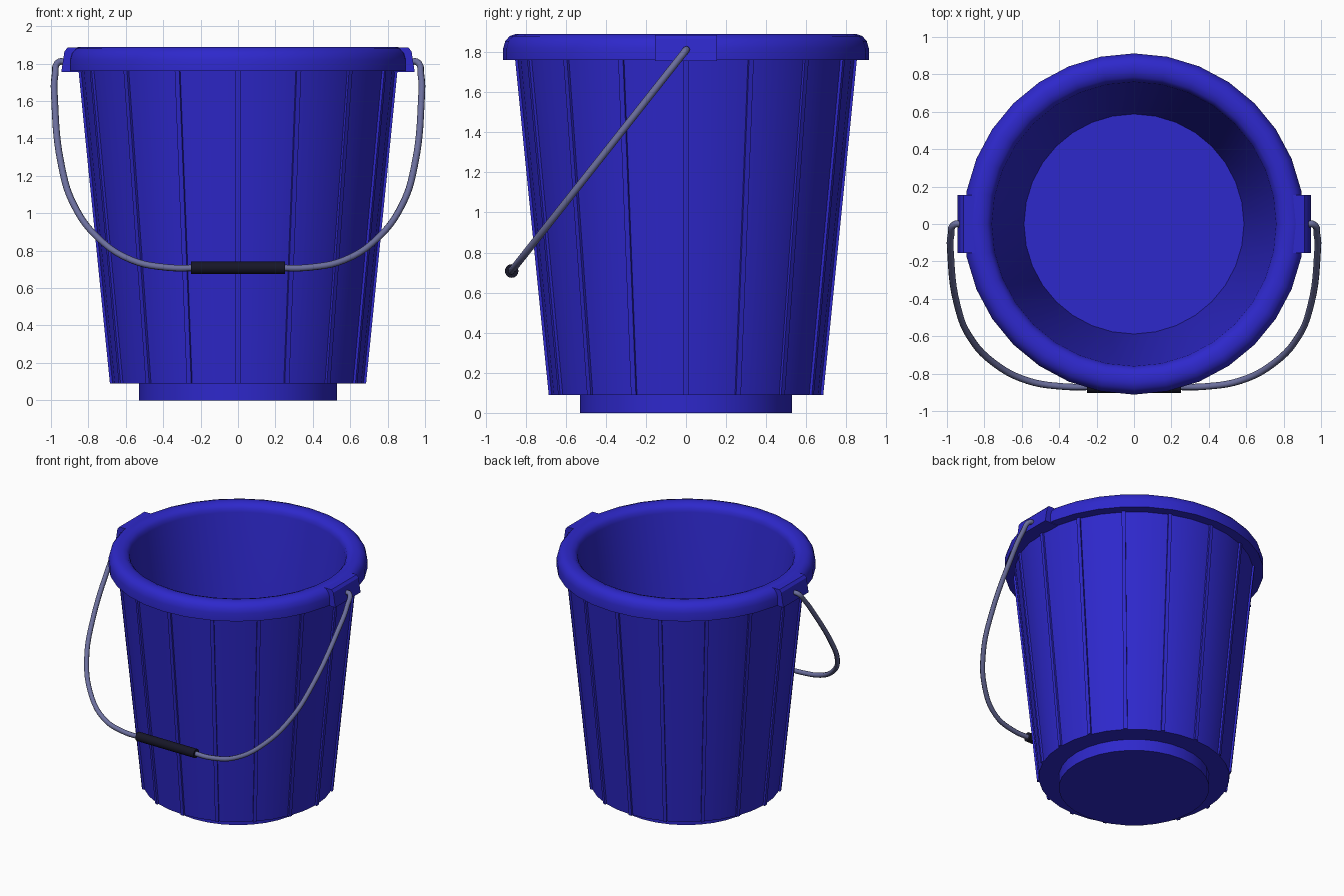
import bpy, bmesh, math
from mathutils import Matrix, Vector

if "Cube" in bpy.data.objects:
    bpy.data.objects.remove(bpy.data.objects["Cube"])


def material(name, rgb):
    m = bpy.data.materials.new(name)
    m.diffuse_color = (*rgb, 1)
    m.use_nodes = True
    m.node_tree.nodes["Principled BSDF"].inputs["Base Color"].default_value = m.diffuse_color
    return m


BLUE = material("blue_plastic", (0.027, 0.021, 0.6))
STEEL = material("steel_wire", (0.15, 0.16, 0.34))
BLACK = material("black_grip", (0.008, 0.008, 0.02))


def finish(name, bm, mat, smooth=None):
    bmesh.ops.recalc_face_normals(bm, faces=bm.faces[:])
    me = bpy.data.meshes.new(name)
    bm.to_mesh(me)
    bm.free()
    ob = bpy.data.objects.new(name, me)
    bpy.context.collection.objects.link(ob)
    me.materials.append(mat)
    if smooth:
        shade(ob, smooth)
    return ob


def shade(ob, angle):
    bpy.ops.object.select_all(action='DESELECT')
    ob.select_set(True)
    bpy.context.view_layer.objects.active = ob
    bpy.ops.object.shade_smooth_by_angle(angle=math.radians(angle))


def lathe(name, profile, sides, mat):
    bm = bmesh.new()
    rings = []
    for r, z in profile:
        if r == 0:
            rings.append([bm.verts.new((0, 0, z))] * sides)
        else:
            rings.append([bm.verts.new((r * math.cos(a), r * math.sin(a), z))
                          for a in (math.tau * i / sides for i in range(sides))])
    for lo, hi in zip(rings, rings[1:]):
        for i in range(sides):
            j = (i + 1) % sides
            bm.faces.new(dict.fromkeys((lo[i], lo[j], hi[j], hi[i])))
    return finish(name, bm, mat, 35)


def prism(bm, profile, half_width, matrix):
    # extrude an x-z profile along y
    a, b = ([bm.verts.new(matrix @ Vector((x, s * half_width, z))) for x, z in profile]
            for s in (-1, 1))
    bm.faces.new(a)
    bm.faces.new(b[::-1])
    for i in range(len(a)):
        j = (i + 1) % len(a)
        bm.faces.new((a[i], b[i], b[j], a[j]))


# hollow bucket: foot, tapered outer wall, rolled rim, inner wall, floor
lathe("bucket_shell", [
    (0, 0), (0.53, 0), (0.53, 0.09), (0.672, 0.09), (0.84, 1.76),
    (0.912, 1.76), (0.912, 1.82), (0.902, 1.855), (0.88, 1.88), (0.85, 1.89),
    (0.815, 1.889), (0.785, 1.878), (0.767, 1.858), (0.76, 1.83),
    (0.588, 0.12), (0, 0.12)], 32, BLUE)

# sixteen vertical ribs following the taper
bm = bmesh.new()
for k in range(16):
    prism(bm, [(0.65, 0.09), (0.685, 0.09), (0.853, 1.765), (0.82, 1.765)],
          0.013, Matrix.Rotation(k * math.tau / 16, 4, 'Z'))
finish("wall_ribs", bm, BLUE)

# handle lugs on both sides of the rim
for side, angle in (("right", 0), ("left", math.pi)):
    bm = bmesh.new()
    prism(bm, [(0.83, 1.755), (0.945, 1.755), (0.928, 1.865), (0.912, 1.885), (0.84, 1.885)],
          0.155, Matrix.Rotation(angle, 4, 'Z'))
    finish(side + "_handle_lug", bm, BLUE)

# wire handle, hanging forward in a tilted plane
half = [(0.91, 1.80), (0.955, 1.81), (0.978, 1.74), (0.98, 1.6), (0.943, 1.25), (0.88, 1.05),
        (0.75, 0.87), (0.57, 0.75), (0.38, 0.71), (0.2, 0.708)]
path = half + [(-x, z) for x, z in reversed(half)]
cu = bpy.data.curves.new("wire_handle", 'CURVE')
cu.dimensions = '3D'
cu.bevel_depth = 0.018
cu.bevel_resolution = 2
cu.use_fill_caps = True
cu.resolution_u = 5
sp = cu.splines.new('BEZIER')
sp.bezier_points.add(len(path) - 1)
for p, (x, z) in zip(sp.bezier_points, path):
    p.co = (x, -(1.81 - z) * 0.79, z)
    p.handle_left_type = p.handle_right_type = 'AUTO'
handle = bpy.data.objects.new("wire_handle", cu)
bpy.context.collection.objects.link(handle)
cu.materials.append(STEEL)
bpy.ops.object.select_all(action='DESELECT')
handle.select_set(True)
bpy.context.view_layer.objects.active = handle
bpy.ops.object.convert(target='MESH')
shade(bpy.context.view_layer.objects.active, 50)

# hand grip
bm = bmesh.new()
bmesh.ops.create_cone(bm, cap_ends=True, segments=16, radius1=0.034, radius2=0.034, depth=0.5,
                      matrix=Matrix.Translation((0, -0.87, 0.708)) @ Matrix.Rotation(math.pi / 2, 4, 'Y'))
finish("hand_grip", bm, BLACK, 35)
